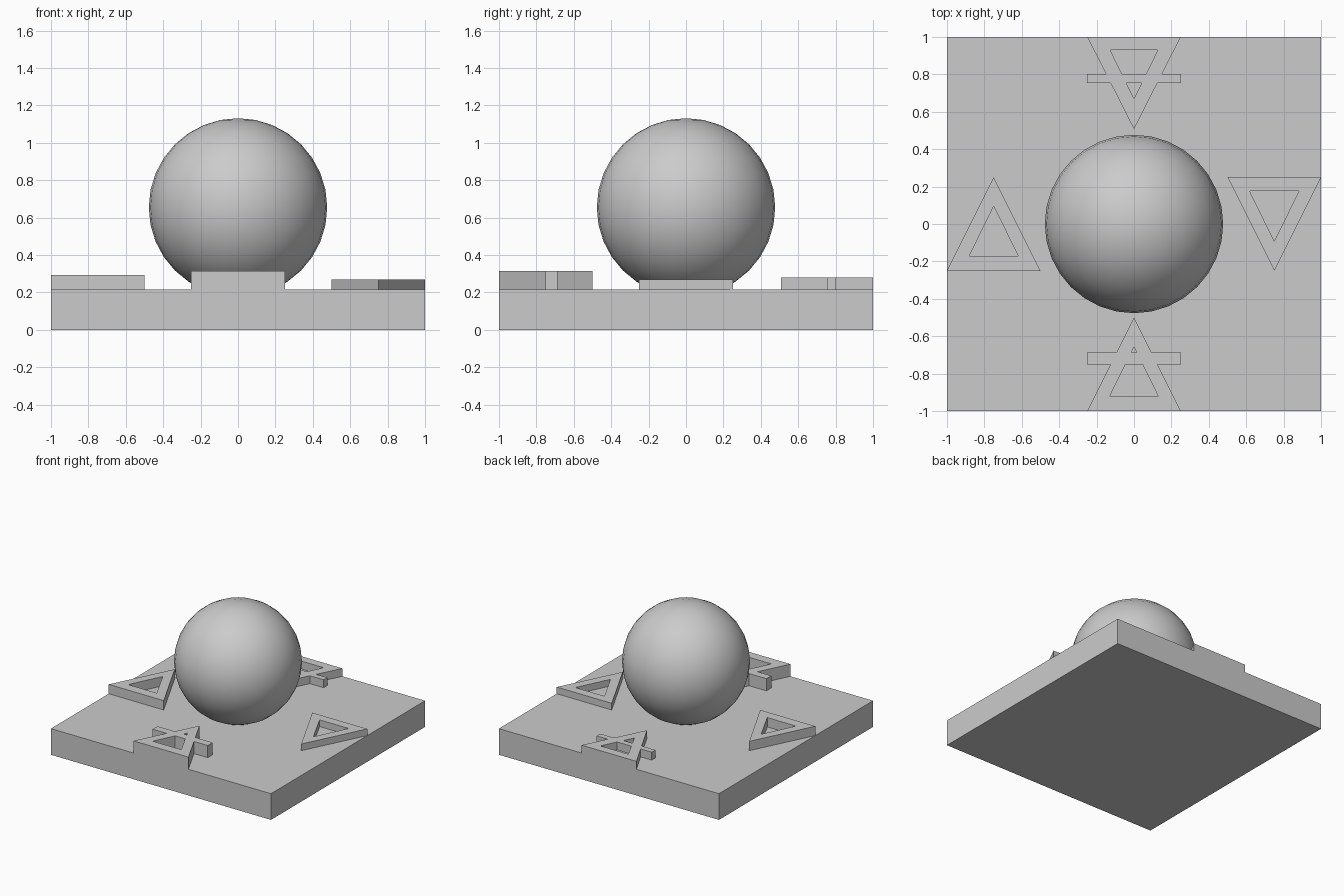
import bpy
import bmesh

if "Cube" in bpy.data.objects:
    bpy.data.objects.remove(bpy.data.objects["Cube"], do_unlink=True)

stone = bpy.data.materials.new("plain grey")
stone.use_nodes = True
GREY = (0.6, 0.6, 0.6, 1)
stone.diffuse_color = GREY
stone.node_tree.nodes["Principled BSDF"].inputs["Base Color"].default_value = GREY

DECK = 0.215


def finish(name, bm):
    bmesh.ops.recalc_face_normals(bm, faces=bm.faces)
    mesh = bpy.data.meshes.new(name)
    bm.to_mesh(mesh)
    bm.free()
    mesh.materials.append(stone)
    obj = bpy.data.objects.new(name, mesh)
    bpy.context.collection.objects.link(obj)
    return obj


def box(name, low, high):
    bm = bmesh.new()
    bmesh.ops.create_cube(bm, size=1)
    for v in bm.verts:
        v.co = [high[i] if v.co[i] > 0 else low[i] for i in range(3)]
    return finish(name, bm)


def triangle(x, half, base, apex):
    return [(x - half, base), (x + half, base), (x, apex)]


def triangle_frame(name, outer, inner, top):
    """Raised triangular outline with an open middle."""
    bm = bmesh.new()
    rings = [[bm.verts.new((*p, z)) for p in loop]
             for loop, z in ((outer, DECK), (outer, top), (inner, top), (inner, DECK))]
    for a, b in zip(rings, rings[1:] + rings[:1]):
        for i in range(3):
            j = (i + 1) % 3
            bm.faces.new((a[i], a[j], b[j], b[i]))
    return finish(name, bm)


def add_bar(frame, low_y, high_y, top):
    """Fuse a crossbar into a triangle frame."""
    bar = box(frame.name + "_bar", (-0.25, low_y, DECK), (0.25, high_y, top))
    union = frame.modifiers.new("crossbar", "BOOLEAN")
    union.operation = "UNION"
    union.solver = "EXACT"
    union.object = bar
    bpy.context.view_layer.objects.active = frame
    bpy.ops.object.modifier_apply(modifier=union.name)
    bpy.data.objects.remove(bar, do_unlink=True)


# Square base slab
box("base_slab", (-1, -1, 0), (1, 1, DECK))

# Plain triangles at the sides
triangle_frame("right_triangle", triangle(-0.75, 0.25, -0.25, 0.25),
               triangle(-0.75, 0.13, -0.17, 0.095), 0.292)
triangle_frame("left_triangle", triangle(0.75, 0.25, 0.25, -0.25),
               triangle(0.75, 0.132, 0.177, -0.092), 0.27)

# Crossed triangles at front and back
front = triangle_frame("front_triangle", triangle(0, 0.25, -1, -0.5),
                       triangle(0, 0.13, -0.922, -0.657), 0.315)
add_bar(front, -0.75, -0.687, 0.315)
back = triangle_frame("back_triangle", triangle(0, 0.25, 1, 0.507),
                      triangle(0, 0.127, 0.93, 0.67), 0.28)
add_bar(back, 0.755, 0.802, 0.28)

# Ball resting slightly sunk into the slab
bpy.ops.mesh.primitive_uv_sphere_add(segments=32, ring_count=16, radius=0.477,
                                     location=(0, 0, 0.654))
ball = bpy.context.object
ball.name = "ball"
ball.data.materials.append(stone)
bpy.ops.object.shade_smooth()
